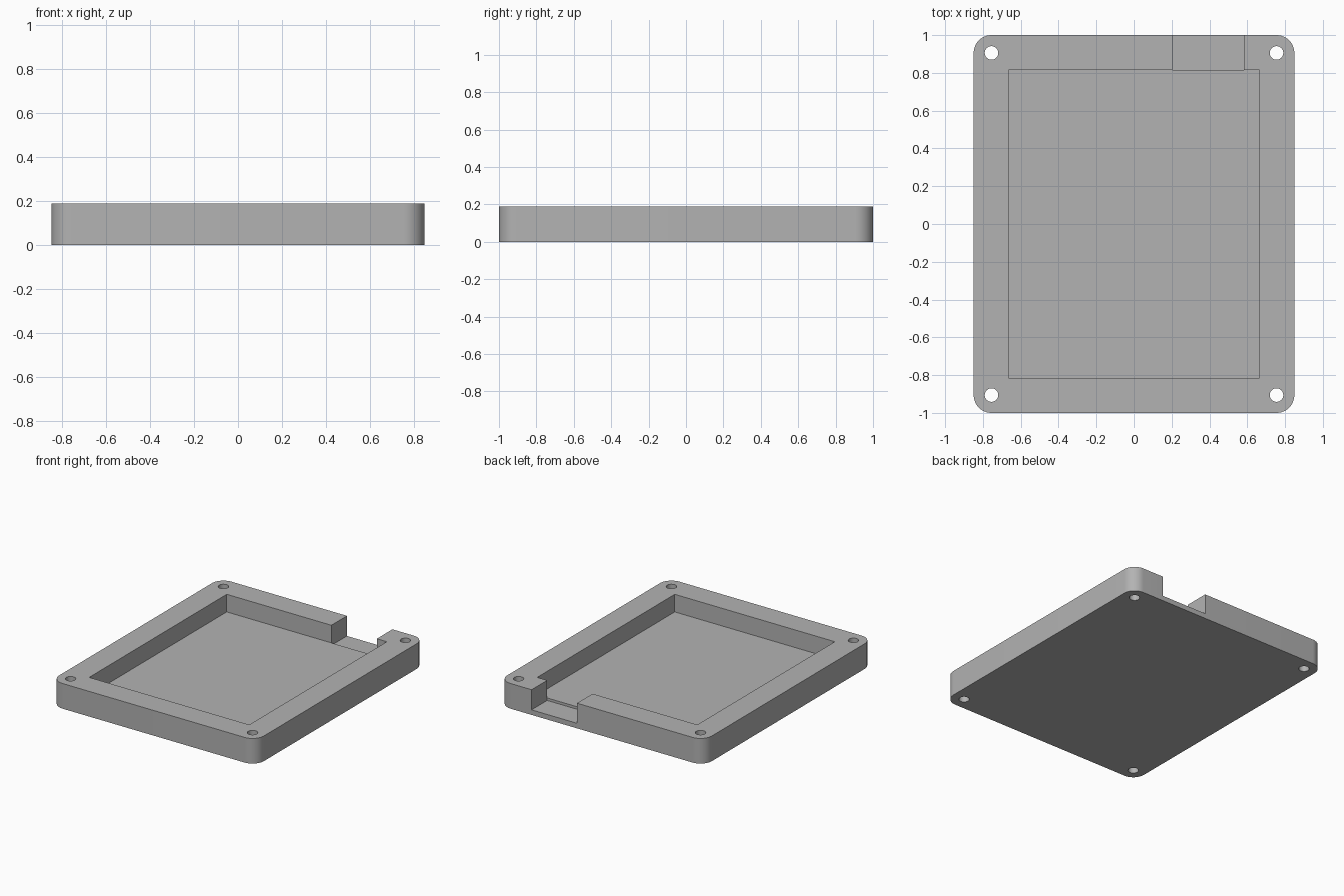
import bpy, bmesh, math
from mathutils import Matrix, Vector

cube = bpy.data.objects.get("Cube")
if cube:
    bpy.data.objects.remove(cube, do_unlink=True)

U = 2 / 53                                   # one millimetre in scene units
WIDTH, LENGTH, HEIGHT = 45 * U, 53 * U, 5 * U
INSET = 2.5 * U                              # corner radius and hole inset
FLOOR, NOTCH_FLOOR = 1.5 * U, 1.0 * U
POCKET_X, POCKET_Y = 17.6 * U, 21.6 * U      # half sizes of the pocket

grey = bpy.data.materials.new("plain grey")
grey.use_nodes = True
colour = (0.45, 0.45, 0.45, 1)
grey.diffuse_color = colour
grey.node_tree.nodes["Principled BSDF"].inputs["Base Color"].default_value = colour


def finish(name, bm):
    mesh = bpy.data.meshes.new(name)
    bm.to_mesh(mesh)
    bm.free()
    mesh.materials.append(grey)
    obj = bpy.data.objects.new(name, mesh)
    bpy.context.collection.objects.link(obj)
    return obj


def box(name, low, high, radius=0):
    low, high = Vector(low), Vector(high)
    bm = bmesh.new()
    bmesh.ops.create_cube(bm, size=1, matrix=Matrix.Translation((low + high) / 2)
                          @ Matrix.Diagonal((*(high - low), 1)))
    if radius:
        upright = [e for e in bm.edges
                   if abs(e.verts[0].co.z - e.verts[1].co.z) > 0.01]
        bmesh.ops.bevel(bm, geom=upright, offset=radius, segments=12,
                        profile=0.5, affect='EDGES')
    return finish(name, bm)


def cylinder(name, x, y, radius):
    bm = bmesh.new()
    bmesh.ops.create_cone(bm, cap_ends=True, segments=32, radius1=radius,
                          radius2=radius, depth=1,
                          matrix=Matrix.Translation((x, y, 0)))
    return finish(name, bm)


# Rounded tray body
tray = box("tray", (-WIDTH / 2, -LENGTH / 2, 0), (WIDTH / 2, LENGTH / 2, HEIGHT), INSET)

# Pocket, cable notch in the back wall, and four screw holes
cutters = [
    box("pocket_cutter", (-POCKET_X, -POCKET_Y, FLOOR), (POCKET_X, POCKET_Y, 1)),
    box("notch_cutter", (5.4 * U, POCKET_Y, NOTCH_FLOOR), (15.4 * U, 1.2, 1.1)),
]
for sx in (-1, 1):
    for sy in (-1, 1):
        cutters.append(cylinder("hole_cutter", sx * (WIDTH / 2 - INSET),
                                sy * (LENGTH / 2 - INSET), 0.95 * U))

for cutter in cutters:
    mod = tray.modifiers.new(cutter.name, 'BOOLEAN')
    mod.operation = 'DIFFERENCE'
    mod.solver = 'EXACT'
    mod.object = cutter

# Bake the cuts and drop the cutters
bpy.context.view_layer.update()
graph = bpy.context.evaluated_depsgraph_get()
result = bpy.data.meshes.new_from_object(tray.evaluated_get(graph))
tray.modifiers.clear()
tray.data = result
for cutter in cutters:
    bpy.data.objects.remove(cutter, do_unlink=True)

# Smooth corners and holes, crisp edges elsewhere
bpy.ops.object.select_all(action='DESELECT')
tray.select_set(True)
bpy.context.view_layer.objects.active = tray
bpy.ops.object.shade_smooth_by_angle(angle=math.radians(30))
